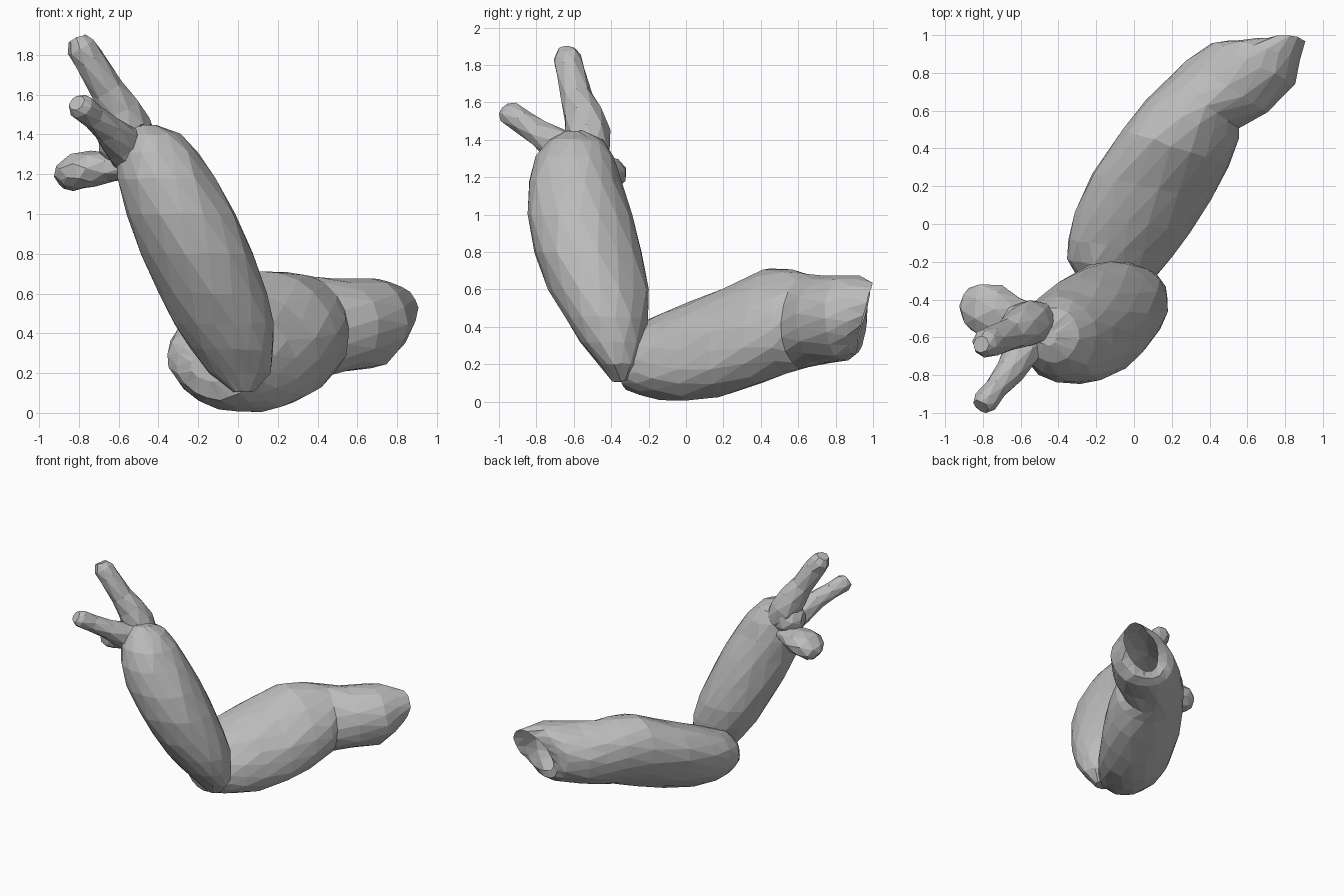
import bpy, bmesh, math, random
from mathutils import Vector

random.seed(4)
grey = bpy.data.materials.new("plain grey")
grey.diffuse_color = (0.5, 0.5, 0.5, 1)


def tube(name, rings, sides, cap_start=True, cap_end=True, jitter=0.006):
    """Skin a faceted tube over rings given as (centre, half axis u, half axis v)."""
    bm = bmesh.new()
    loops = []
    for i, (c, u, v) in enumerate(rings):
        loop = []
        for k in range(sides):
            a = 2 * math.pi * (k + 0.5 * (i % 2)) / sides
            p = c + (u * math.cos(a) + v * math.sin(a)) * 1.01
            p += Vector([random.uniform(-jitter, jitter) for _ in range(3)])
            p.z, p.y = max(p.z, 0), min(p.y, 1)
            loop.append(bm.verts.new(p))
        loops.append(loop)
    for i, (a, b) in enumerate(zip(loops, loops[1:])):
        # odd rings are turned half a step, so the triangles alternate
        for k in range(sides):
            n = (k + 1) % sides
            if i % 2 == 0:
                bm.faces.new((a[k], a[n], b[k]))
                bm.faces.new((a[n], b[n], b[k]))
            else:
                bm.faces.new((a[k], b[n], b[k]))
                bm.faces.new((a[k], a[n], b[n]))
    if cap_start:
        bm.faces.new(loops[0])
    if cap_end:
        bm.faces.new(loops[-1])
    bmesh.ops.recalc_face_normals(bm, faces=bm.faces[:])
    mesh = bpy.data.meshes.new(name)
    bm.to_mesh(mesh)
    bm.free()
    mesh.materials.append(grey)
    ob = bpy.data.objects.new(name, mesh)
    bpy.context.collection.objects.link(ob)
    return ob


# upper arm and shoulder: left x, y, right x, y, low z, high z, backward lean, sideways tilt
upper = [
    (-0.24, -0.32, -0.05, -0.37, 0.16, 0.30, 0, 0.1),
    (-0.31, -0.27, 0.05, -0.35, 0.07, 0.37, 0, 0.2),
    (-0.35, -0.19, 0.12, -0.27, 0.03, 0.43, 0, 0.25),
    (-0.35, -0.08, 0.20, -0.18, 0.01, 0.48, 0, 0.25),
    (-0.31, 0.06, 0.30, -0.04, 0.00, 0.54, 0, 0.25),
    (-0.22, 0.26, 0.41, 0.13, 0.03, 0.61, 0, 0.25),
    (-0.06, 0.50, 0.50, 0.31, 0.09, 0.71, 0, 0.25),
    (0.06, 0.65, 0.55, 0.45, 0.15, 0.70, 0, 0.2),
    (0.18, 0.77, 0.55, 0.51, 0.18, 0.68, 0, 0.1),
    (0.28, 0.86, 0.71, 0.59, 0.20, 0.67, 0, 0),
    (0.42, 0.96, 0.85, 0.74, 0.22, 0.68, 0, 0),
    (0.49, 0.98, 0.88, 0.87, 0.25, 0.67, 0.02, -0.1),
    (0.56, 0.98, 0.905, 0.97, 0.31, 0.63, 0.04, -0.35),
]
rings = []
for lx, ly, rx, ry, z0, z1, lean, tilt in upper:
    c = Vector(((lx + rx) / 2, (ly + ry) / 2 - lean / 2, (z0 + z1) / 2))
    u = Vector(((rx - lx) / 2, (ry - ly) / 2, 0))
    rings.append((c, u * math.sqrt(1 - tilt * tilt),
                  Vector((0, lean, (z1 - z0) / 2)) - u * tilt))
tube("upper_arm", rings, 18, cap_end=False)

# forearm: height, x range, y range
fore = [
    (0.11, -0.03, 0.08, -0.39, -0.30),
    (0.20, -0.14, 0.16, -0.47, -0.25),
    (0.32, -0.24, 0.18, -0.57, -0.22),
    (0.45, -0.32, 0.18, -0.65, -0.20),
    (0.60, -0.40, 0.14, -0.73, -0.20),
    (0.80, -0.49, 0.075, -0.81, -0.24),
    (1.00, -0.56, -0.01, -0.85, -0.29),
    (1.18, -0.61, -0.11, -0.835, -0.35),
    (1.31, -0.61, -0.20, -0.80, -0.39),
    (1.40, -0.58, -0.29, -0.73, -0.44),
    (1.445, -0.51, -0.41, -0.64, -0.55),
]
tube("forearm", [(Vector(((a + b) / 2, (c + d) / 2, z)),
                  Vector(((b - a) / 2, 0, 0)), Vector((0, (d - c) / 2, 0)))
                 for z, a, b, c, d in fore], 16)


def finger(name, path, squash=1.0):
    """Faceted finger along points (x, y, z, radius)."""
    pts = [Vector(p[:3]) for p in path]
    out = []
    for i, p in enumerate(pts):
        t = (pts[min(i + 1, len(pts) - 1)] - pts[max(i - 1, 0)]).normalized()
        side = t.cross(Vector((0, 0, 1))).normalized()
        out.append((p, side * path[i][3], side.cross(t) * path[i][3] * squash))
    tube(name, out, 8, jitter=0.004)


# three digits
finger("upper_finger", [(-0.49, -0.51, 1.32, 0.10), (-0.55, -0.525, 1.43, 0.12),
                        (-0.60, -0.55, 1.53, 0.105), (-0.66, -0.585, 1.63, 0.083),
                        (-0.75, -0.62, 1.78, 0.077), (-0.79, -0.635, 1.84, 0.075),
                        (-0.81, -0.635, 1.885, 0.045)])
finger("front_finger", [(-0.52, -0.58, 1.30, 0.12), (-0.59, -0.67, 1.36, 0.10),
                        (-0.66, -0.78, 1.43, 0.075), (-0.73, -0.87, 1.49, 0.062),
                        (-0.79, -0.94, 1.54, 0.066), (-0.81, -0.965, 1.56, 0.045)])
finger("thumb", [(-0.52, -0.53, 1.24, 0.09), (-0.64, -0.49, 1.235, 0.11),
                 (-0.73, -0.455, 1.23, 0.135), (-0.81, -0.45, 1.215, 0.14),
                 (-0.87, -0.45, 1.18, 0.11), (-0.895, -0.455, 1.16, 0.06)], 0.68)
# knuckle where the digits meet
finger("knuckle", [(-0.50, -0.54, 1.31, 0.11), (-0.58, -0.53, 1.35, 0.125),
                   (-0.65, -0.54, 1.36, 0.10), (-0.69, -0.55, 1.36, 0.05)])
